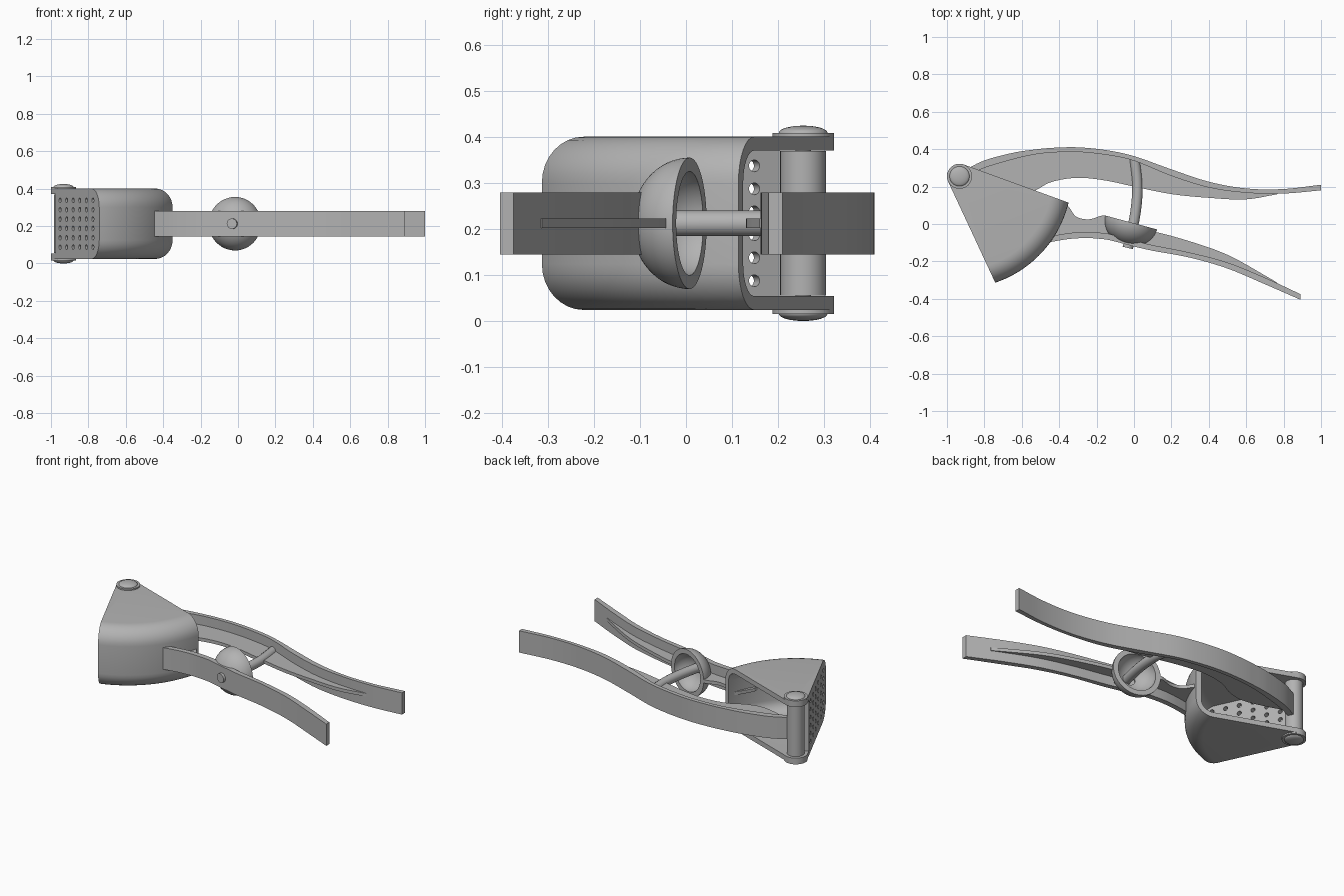
import bpy, bmesh
from math import sin, cos, pi, radians
from mathutils import Vector, Matrix

cube = bpy.data.objects.get("Cube")
if cube:
    bpy.data.objects.remove(cube)

steel = bpy.data.materials.new("satin grey metal")
steel.use_nodes = True
GREY = (0.45, 0.45, 0.45, 1)
steel.diffuse_color = GREY
steel.node_tree.nodes["Principled BSDF"].inputs["Base Color"].default_value = GREY

MID = 0.2125                          # height of the symmetry plane
PIVOT = Vector((-0.933, 0.255, MID))
REACH, WALL, EAR = 0.6, 0.03, 0.067   # hopper radius, wall, hinge ear radius


def finish(name, bm):
    bmesh.ops.remove_doubles(bm, verts=bm.verts, dist=1e-5)
    bmesh.ops.recalc_face_normals(bm, faces=bm.faces)
    mesh = bpy.data.meshes.new(name)
    bm.to_mesh(mesh)
    bm.free()
    mesh.materials.append(steel)
    obj = bpy.data.objects.new(name, mesh)
    bpy.context.collection.objects.link(obj)
    return obj


def activate(obj):
    bpy.ops.object.select_all(action='DESELECT')
    obj.select_set(True)
    bpy.context.view_layer.objects.active = obj


def smooth(obj):
    activate(obj)
    bpy.ops.object.shade_smooth_by_angle(angle=radians(32))


def boolean(obj, cutter, operation):
    """Apply the cutter to obj, then discard it."""
    activate(obj)
    mod = obj.modifiers.new("cut", 'BOOLEAN')
    mod.object, mod.operation, mod.solver = cutter, operation, 'EXACT'
    bpy.ops.object.modifier_apply(modifier=mod.name)
    bpy.data.objects.remove(cutter)


def lathe(name, profile, centre, axis=(0, 0, 1), steps=48):
    """Spin (radius, height) points round an axis through centre."""
    bm = bmesh.new()
    vs = [bm.verts.new((r, 0, z)) for r, z in profile]
    es = [bm.edges.new(p) for p in zip(vs, vs[1:])]
    bmesh.ops.spin(bm, geom=vs + es, cent=(0, 0, 0), axis=(0, 0, 1),
                   angle=2 * pi, steps=steps)
    turn = Vector(axis).to_track_quat('Z', 'Y').to_matrix().to_4x4()
    bm.transform(Matrix.Translation(centre) @ turn)
    return finish(name, bm)


def prism(name, outline):
    """Extrude a flat outline well past both sides of the middle plane."""
    bm = bmesh.new()
    face = bm.faces.new([bm.verts.new((x, y, MID - 0.3)) for x, y in outline])
    up = bmesh.ops.extrude_face_region(bm, geom=[face])["geom"]
    bmesh.ops.translate(bm, vec=(0, 0, 0.6),
                        verts=[v for v in up if isinstance(v, bmesh.types.BMVert)])
    return finish(name, bm)


def spline(stations, per=6):
    """Smooth interpolation through the stations."""
    pts = [Vector(s) for s in stations]
    pts = [2 * pts[0] - pts[1]] + pts + [2 * pts[-1] - pts[-2]]
    out = []
    for a, b, c, d in zip(pts, pts[1:], pts[2:], pts[3:]):
        for i in range(per):
            t = i / per
            out.append(b + (c - a) * t / 2 + (2 * a - 5 * b + 4 * c - d) * t * t / 2
                       + (3 * b - a - 3 * c + d) * t ** 3 / 2)
    return out + [pts[-2]]


def strip(name, rows, top, bottom, half):
    """Solid band between two columns of the sampled rows."""
    bm = bmesh.new()
    rings = [[bm.verts.new((r[0], r[k], MID + s * half))
              for k, s in ((top, -1), (top, 1), (bottom, 1), (bottom, -1))]
             for r in rows]
    for a, b in zip(rings, rings[1:]):
        for i in range(4):
            j = (i + 1) % 4
            bm.faces.new((a[i], a[j], b[j], b[i]))
    bm.faces.new(rings[0])
    bm.faces.new(rings[-1])
    return finish(name, bm)


# Hopper: spun drum with a rounded rim, trimmed to a wedge
def drum(name, radius, half, fillet):
    arc = [(radius - fillet + fillet * sin(a), half - fillet + fillet * cos(a))
           for a in (i * pi / 16 for i in range(9))]
    rim = arc + [(r, -z) for r, z in reversed(arc)]
    return lathe(name, [(0, half)] + rim + [(0, -half)], PIVOT, steps=120)


def along(angle):
    return Vector((cos(radians(angle)), sin(radians(angle))))


hub = PIVOT.xy
left_dir, right_dir = along(-65), along(-20)
left_foot, right_foot = hub + EAR * along(-155), hub + EAR * along(70)
ear_arc = [hub + EAR * along(70 + 135 * i / 20) for i in range(21)]
wedge = prism("wedge_cutter", ear_arc + [left_foot + left_dir * 0.8,
                                         right_foot + right_dir * 0.8])
hopper = drum("hopper", REACH, 0.1885, 0.1)
boolean(hopper, drum("hollow_cutter", REACH - WALL, 0.1885 - WALL, 0.07), 'DIFFERENCE')
boolean(hopper, wedge, 'INTERSECT')
smooth(hopper)

# Perforated plate closing one side of the hopper
plate = drum("strainer_plate", REACH - 0.002, 0.1875, 0.1)
inward = along(25)
start, end = left_foot + left_dir * 0.04, left_foot + left_dir * 0.7
boolean(plate, prism("plate_cutter", [start, end, end + inward * WALL,
                                      start + inward * WALL]), 'INTERSECT')
bm = bmesh.new()
tilt = inward.to_3d().to_track_quat('Z', 'Y').to_matrix().to_4x4()
for col in range(6):
    spot = left_foot + left_dir * (0.1 + 0.083 * col)
    for row in range(6):
        place = Matrix.Translation((spot.x, spot.y, MID + 0.05 * (row - 2.5)))
        bmesh.ops.create_cone(bm, cap_ends=True, segments=14, radius1=0.013,
                              radius2=0.013, depth=0.15, matrix=place @ tilt)
boolean(plate, finish("hole_cutter", bm), 'DIFFERENCE')
smooth(plate)

# Hinge: barrel, axle and domed caps
for name, radius, half in (("hinge_barrel", 0.05, 0.157), ("hinge_axle", 0.017, 0.19)):
    smooth(lathe(name, [(0, half), (radius, half), (radius, -half), (0, -half)], PIVOT))
dome = [(0.053 * cos(a), 0.197 + 0.0155 * sin(a)) for a in (i * pi / 16 for i in range(9))]
cap = [(0, 0.185), (EAR, 0.185), (EAR, 0.197)] + dome
for side, label in ((1, "upper"), (-1, "lower")):
    smooth(lathe(label + "_hinge_cap", [(r, side * z) for r, z in cap], PIVOT))

# Handles: wide flange with a thin rib. Stations: x, outside, flange inside, rib edge
moving = [(-0.91, 0.285, 0.25, 0.23), (-0.8, 0.34, 0.3, 0.19), (-0.65, 0.38, 0.345, 0.155),
          (-0.54, 0.397, 0.37, 0.175), (-0.44, 0.407, 0.382, 0.225),
          (-0.3, 0.41, 0.385, 0.247), (-0.15, 0.395, 0.37, 0.232),
          (0, 0.363, 0.338, 0.2), (0.2, 0.292, 0.257, 0.16), (0.4, 0.226, 0.195, 0.14),
          (0.6, 0.19, 0.167, 0.132), (0.8, 0.187, 0.163, 0.165), (1, 0.21, 0.18, 0.19)]
fixed = [(-0.455, -0.098, -0.066, -0.02), (-0.37, -0.083, -0.052, 0.1),
         (-0.31, -0.077, -0.045, 0.04), (-0.24, -0.075, -0.043, 0.025),
         (-0.15, -0.083, -0.05, 0.045), (-0.1, -0.094, -0.062, -0.02),
         (0, -0.12, -0.088, -0.04), (0.1, -0.143, -0.113, -0.04), (0.3, -0.18, -0.153, -0.093),
         (0.5, -0.238, -0.206, -0.165), (0.7, -0.322, -0.287, -0.275),
         (0.89, -0.405, -0.375, -0.39)]
bowl_at, bowl_axis = Vector((-0.015, 0.008, MID)), Vector((0.26, 0.966, 0))
for label, stations in (("moving", moving), ("fixed", fixed)):
    rows = spline(stations)
    ribbed = [r for r in rows if (r[1] - r[2]) * (r[2] - r[3]) > 0]
    for part in (strip(label + "_handle_flange", rows, 1, 2, 0.0675),
                 strip(label + "_handle_rib", ribbed, 2, 3, 0.01)):
        if label == "fixed":
            # clear the inside of the bowl
            scoop = [(0.138 * sin(a), -0.117 * cos(a)) for a in (i * pi / 24 for i in range(25))]
            boolean(part, lathe("bowl_cutter", scoop, bowl_at, bowl_axis), 'DIFFERENCE')
        smooth(part)

# Bowl with a bored bottom
angles = [0.28 + (pi / 2 - 0.28) * i / 14 for i in range(15)]
outer = [(0.143 * sin(a), -0.125 * cos(a)) for a in angles]
inner = [(0.113 * sin(a), -0.098 * cos(a)) for a in reversed(angles)]
smooth(lathe("round_bowl", outer + inner + outer[:1], bowl_at, bowl_axis))

# Curved rod between the handles
curve = bpy.data.curves.new("pusher_rod", 'CURVE')
curve.dimensions, curve.bevel_depth = '3D', 0.028
curve.bevel_resolution, curve.use_fill_caps = 6, True
path = spline([(0.003, 0.35), (0.018, 0.2), (0.006, 0.05), (-0.033, -0.128)])
line = curve.splines.new('POLY')
line.points.add(len(path) - 1)
for point, p in zip(line.points, path):
    point.co = (p.x, p.y, MID, 1)
rod = bpy.data.objects.new("pusher_rod", curve)
bpy.context.collection.objects.link(rod)
curve.materials.append(steel)
activate(rod)
bpy.ops.object.convert(target='MESH')
smooth(rod)
